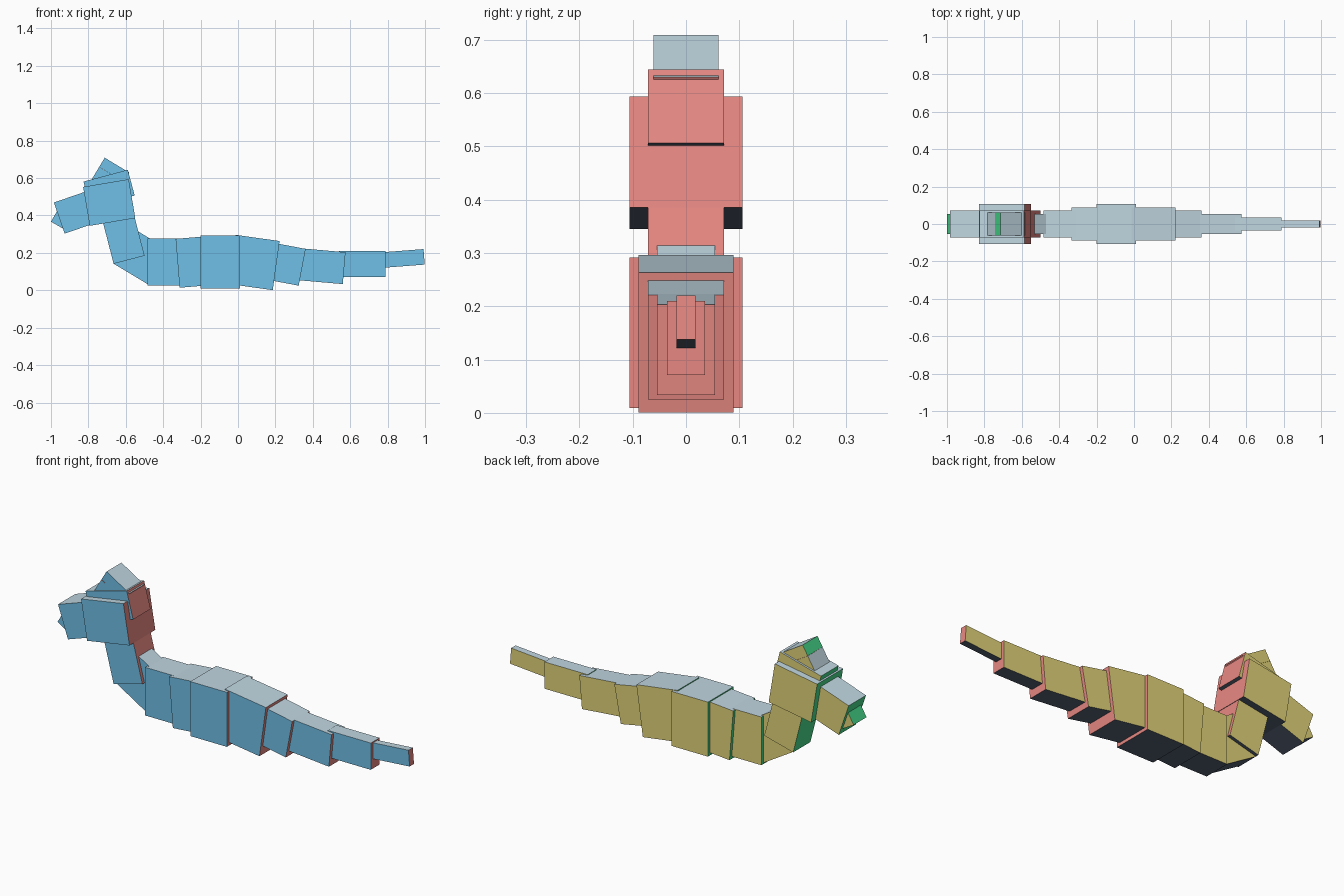
import bpy, bmesh, math
from mathutils import Vector, Matrix

cube = bpy.data.objects.get("Cube")
if cube:
    bpy.data.objects.remove(cube, do_unlink=True)


def lin(c):
    c /= 255
    return c / 12.92 if c <= 0.04045 else ((c + 0.055) / 1.055) ** 2.4


def material(name, rgb):
    m = bpy.data.materials.new(name)
    m.use_nodes = True
    col = tuple(lin(c) for c in rgb) + (1.0,)
    m.diffuse_color = col
    bsdf = m.node_tree.nodes["Principled BSDF"]
    bsdf.inputs["Base Color"].default_value = col
    bsdf.inputs["Roughness"].default_value = 0.9
    return m


# One colour for each local side of a block
SIDES = [
    (Vector((0, -1, 0)), material("front_blue", (118, 202, 244))),
    (Vector((0, 1, 0)), material("back_yellow", (226, 212, 122))),
    (Vector((1, 0, 0)), material("tail_side_pink", (244, 144, 138))),
    (Vector((-1, 0, 0)), material("head_side_green", (70, 220, 140))),
    (Vector((0, 0, 1)), material("top_pale_grey", (192, 214, 224))),
    (Vector((0, 0, -1)), material("underside_slate", (83, 95, 113))),
]


def block(name, x, z, length, height, half_width, angle):
    """Block tilted about y, placed by its lower corner on the head side."""
    bm = bmesh.new()
    bmesh.ops.create_cube(bm, size=1.0)
    bmesh.ops.translate(bm, verts=bm.verts, vec=(0.5, 0, 0.5))
    bmesh.ops.scale(bm, verts=bm.verts, vec=(length, 2 * half_width, height))
    bm.normal_update()
    for f in bm.faces:
        f.material_index = max(range(6), key=lambda i: f.normal.dot(SIDES[i][0]))
    mesh = bpy.data.meshes.new(name)
    bm.to_mesh(mesh)
    bm.free()
    for _, m in SIDES:
        mesh.materials.append(m)
    ob = bpy.data.objects.new(name, mesh)
    ob.location = (x, 0, z)
    ob.rotation_euler = (0, -math.radians(angle), 0)
    bpy.context.collection.objects.link(ob)
    return ob


# name, lower corner x and z, length, height, half width, tilt in degrees
PARTS = [
    # head
    ("jaw", -1.0, 0.367, 0.10, 0.10, 0.053, -30),
    ("snout", -0.927, 0.303, 0.20, 0.176, 0.071, 19),
    ("skull", -0.793, 0.345, 0.247, 0.211, 0.106, 9.5),
    ("crown", -0.789, 0.443, 0.245, 0.143, 0.0715, 15),
    ("crest_top", -0.742, 0.660, 0.153, 0.057, 0.061, -31),
    ("crest_front", -0.684, 0.523, 0.087, 0.12, 0.061, 59),
    # neck
    ("neck", -0.665, 0.142, 0.171, 0.28, 0.071, 14.5),
    ("neck_base", -0.665, 0.142, 0.214, 0.2155, 0.054, -31),
    # body
    ("chest", -0.483, 0.027, 0.18, 0.25, 0.0715, 0),
    ("shoulder", -0.312, 0.014, 0.14, 0.262, 0.089, 4.7),
    ("belly", -0.200, 0.009, 0.21, 0.283, 0.106, 0),
    ("hip", -0.050, 0.034, 0.238, 0.265, 0.089, -8),
    # tail
    ("tail_root", 0.128, 0.062, 0.20, 0.20, 0.0715, -10.7),
    ("tail_upper", 0.311, 0.055, 0.25, 0.171, 0.054, -5),
    ("tail_lower", 0.54, 0.071, 0.248, 0.139, 0.036, 0),
    ("tail_tip", 0.782, 0.121, 0.217, 0.083, 0.018, 4.4),
]
for part in PARTS:
    block(*part)
